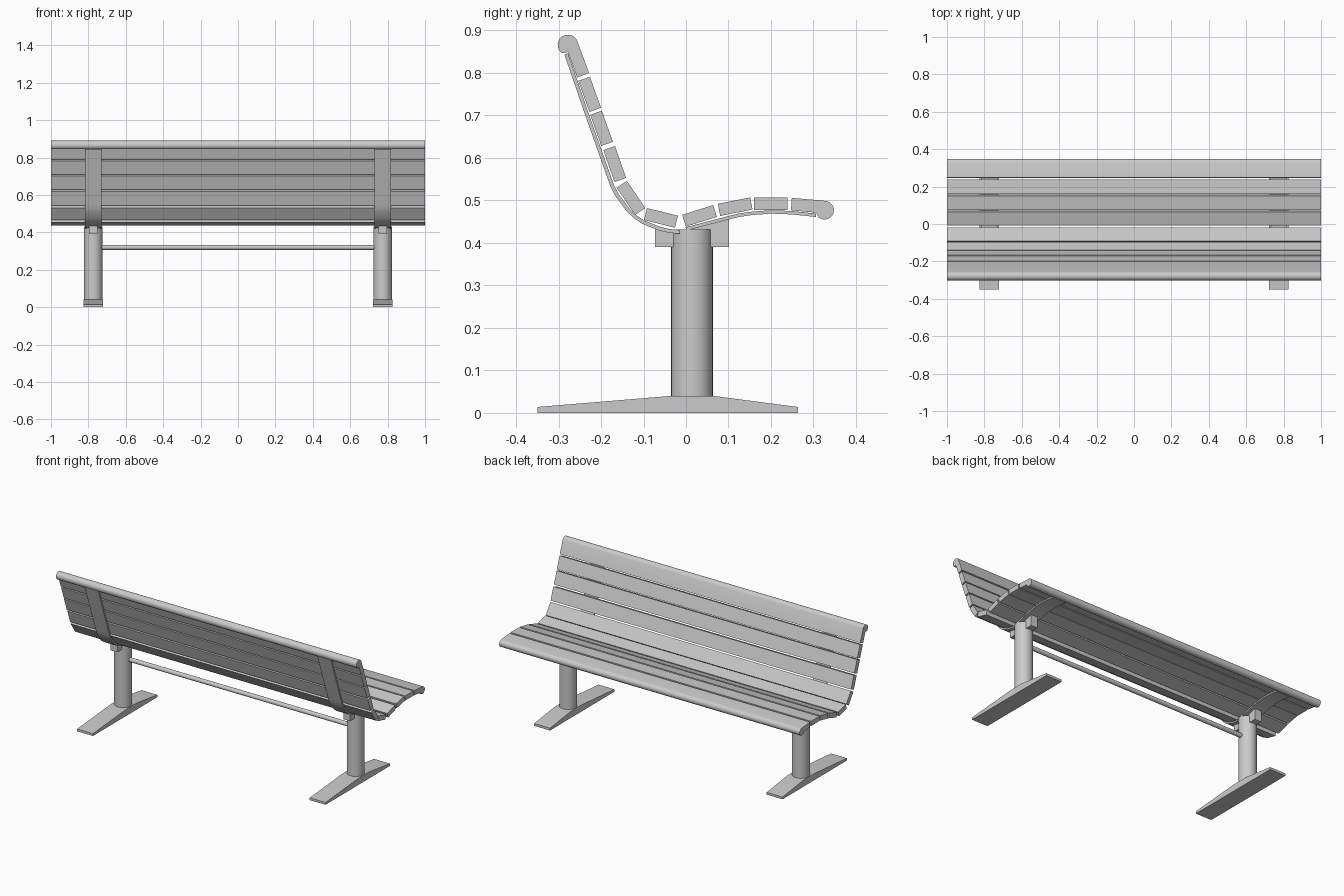
import bpy
import bmesh
from math import cos, sin, radians
from mathutils import Vector

if "Cube" in bpy.data.objects:
    bpy.data.objects.remove(bpy.data.objects["Cube"])

grey = bpy.data.materials.new("plain_grey")
grey.use_nodes = True
grey.diffuse_color = (0.6, 0.6, 0.6, 1)
grey.node_tree.nodes["Principled BSDF"].inputs["Base Color"].default_value = (0.6, 0.6, 0.6, 1)

SIDES = (("left", 0.774), ("right", -0.774))
POST_Y = 0.014


def finish(obj):
    obj.data.materials.append(grey)
    bpy.ops.object.select_all(action='DESELECT')
    obj.select_set(True)
    bpy.context.view_layer.objects.active = obj
    bpy.ops.object.shade_smooth_by_angle(angle=radians(32))
    return obj


def extrude_profile(name, points, x, half_width):
    """Extrude a closed (y, z) outline along x."""
    bm = bmesh.new()
    face = bm.faces.new([bm.verts.new((x - half_width, y, z)) for y, z in points])
    result = bmesh.ops.extrude_face_region(bm, geom=[face])
    moved = [v for v in result["geom"] if isinstance(v, bmesh.types.BMVert)]
    bmesh.ops.translate(bm, verts=moved, vec=(2 * half_width, 0, 0))
    bmesh.ops.recalc_face_normals(bm, faces=bm.faces)
    mesh = bpy.data.meshes.new(name)
    bm.to_mesh(mesh)
    bm.free()
    obj = bpy.data.objects.new(name, mesh)
    bpy.context.collection.objects.link(obj)
    return finish(obj)


def arc(center, radius, start, end, steps=14):
    angles = [radians(start + (end - start) * i / steps) for i in range(steps + 1)]
    return [(center[0] + radius * cos(a), center[1] + radius * sin(a)) for a in angles]


def band(path, thickness):
    """Turn an open path into a closed strip outline."""
    pts = [Vector(p) for p in path]
    upper, lower = [], []
    for i, p in enumerate(pts):
        d = (pts[min(i + 1, len(pts) - 1)] - pts[max(i - 1, 0)]).normalized()
        n = Vector((-d.y, d.x)) * thickness / 2
        upper.append(tuple(p + n))
        lower.append(tuple(p - n))
    return upper + lower[::-1]


def slat_outline(a, b, thickness=0.029):
    """Rectangle hanging below the sitting edge a-b."""
    a, b = Vector(a), Vector(b)
    d = (b - a).normalized()
    n = Vector((d.y, -d.x)) * thickness
    return [a, b, b + n, a + n]


# Flat slats, from the top of the backrest to the front of the seat
slats = [
    ("back_slat_1", (-0.226, 0.791), (-0.200, 0.718)),
    ("back_slat_2", (-0.198, 0.711), (-0.172, 0.638)),
    ("back_slat_3", (-0.167, 0.628), (-0.141, 0.553)),
    ("back_slat_4", (-0.139, 0.546), (-0.096, 0.482)),
    ("seat_slat_1", (-0.092, 0.482), (-0.019, 0.464)),
    ("seat_slat_2", (-0.009, 0.466), (0.064, 0.489)),
    ("seat_slat_3", (0.075, 0.492), (0.151, 0.507)),
    ("seat_slat_4", (0.160, 0.507), (0.239, 0.507)),
]
for name, a, b in slats:
    extrude_profile(name, slat_outline(a, b), 0, 1)

# Rolled edge slats
top_roll = arc((-0.278, 0.866), 0.024, 20, 235) + [(-0.278, 0.849), (-0.256, 0.789), (-0.228, 0.800)]
extrude_profile("top_rolled_slat", top_roll, 0, 1)
front_roll = arc((0.326, 0.477), 0.022, 85, -130) + [(0.307, 0.471), (0.247, 0.477), (0.249, 0.506)]
extrude_profile("front_rolled_slat", front_roll, 0, 1)

# Outlines of the supports
back_strap = band([(-0.282, 0.845), (-0.235, 0.708), (-0.181, 0.555), (-0.173, 0.533),
                   (-0.162, 0.512), (-0.136, 0.477), (-0.120, 0.462), (-0.101, 0.449),
                   (-0.061, 0.433), (-0.038, 0.428), (-0.014, 0.426)], 0.009)
seat_strap = band([(0.000, 0.433), (0.050, 0.446), (0.099, 0.459), (0.125, 0.465),
                   (0.150, 0.469), (0.200, 0.473), (0.250, 0.471), (0.306, 0.465)], 0.008)
bracket = [(-0.073, 0.390), (0.101, 0.390), (0.101, 0.457), (0.000, 0.430),
           (-0.031, 0.425), (-0.073, 0.435)]
foot = [(-0.349, 0), (-0.349, 0.014), (-0.035, 0.040), (0.064, 0.040),
        (0.263, 0.014), (0.263, 0)]

for side, x in SIDES:
    extrude_profile(side + "_back_strap", back_strap, x, 0.045)
    extrude_profile(side + "_seat_strap", seat_strap, x, 0.045)
    extrude_profile(side + "_bracket", bracket, x, 0.022)
    extrude_profile(side + "_foot", foot, x, 0.053)
    # Round post
    bpy.ops.mesh.primitive_cylinder_add(vertices=32, radius=0.049, depth=0.396,
                                        location=(x, POST_Y, 0.234))
    bpy.context.object.name = side + "_post"
    finish(bpy.context.object)

# Rail between the posts
bpy.ops.mesh.primitive_cylinder_add(vertices=20, radius=0.013, depth=1.5,
                                    location=(0, POST_Y, 0.319), rotation=(0, radians(90), 0))
bpy.context.object.name = "cross_rail"
finish(bpy.context.object)
